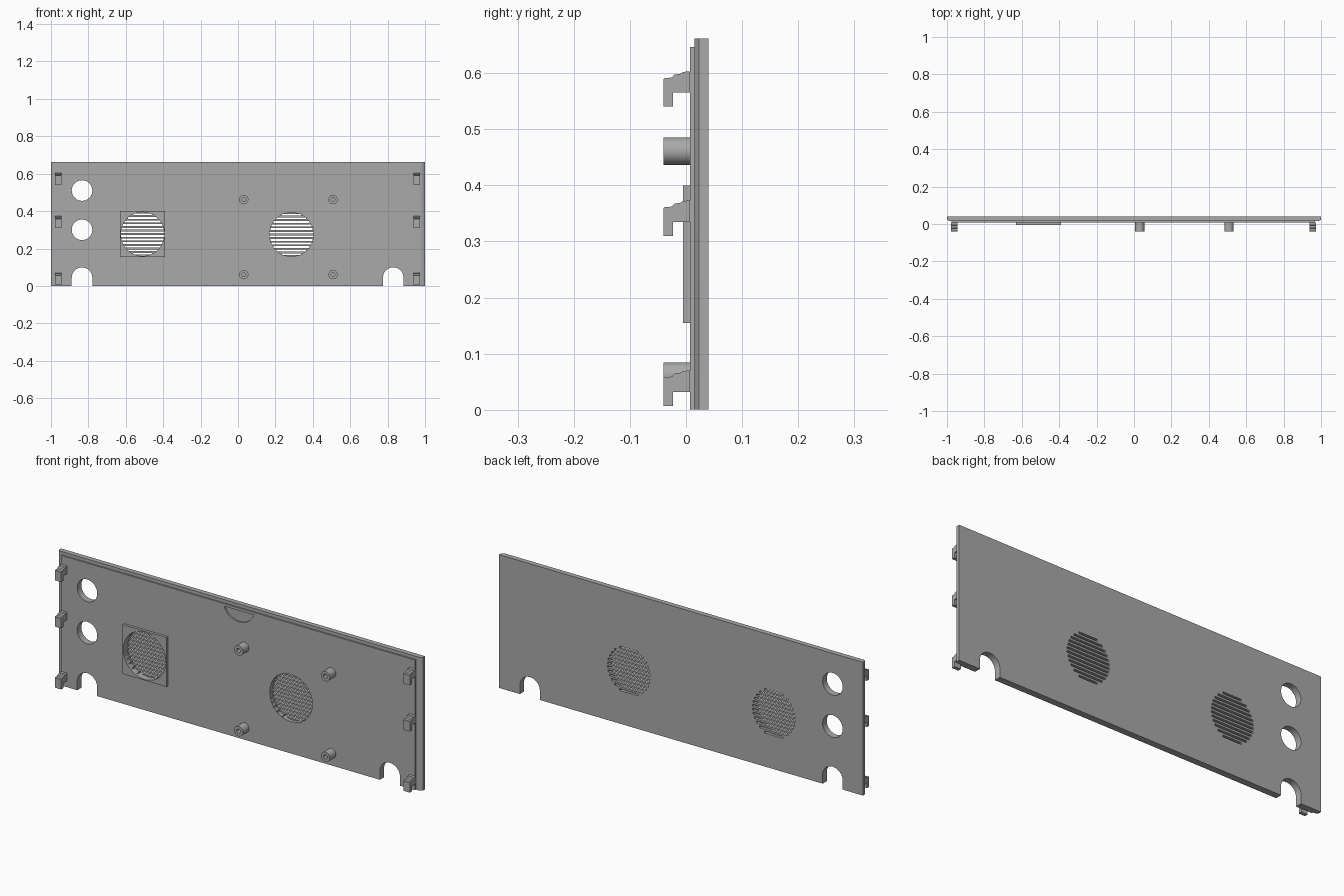
import bpy, bmesh, math
from mathutils import Matrix, Vector

if "Cube" in bpy.data.objects:
    bpy.data.objects.remove(bpy.data.objects["Cube"])

grey = bpy.data.materials.new("panel grey")
grey.diffuse_color = (0.4, 0.4, 0.4, 1)
grey.use_nodes = True
grey.node_tree.nodes["Principled BSDF"].inputs["Base Color"].default_value = grey.diffuse_color


def prism(bm, outline, direction):
    """Extrude a closed outline of 3D points along a direction."""
    face = bm.faces.new([bm.verts.new(p) for p in outline])
    new = bmesh.ops.extrude_face_region(bm, geom=[face])["geom"]
    verts = [g for g in new if isinstance(g, bmesh.types.BMVert)]
    bmesh.ops.translate(bm, verts=verts, vec=direction)


def box(bm, x0, x1, y0, y1, z0, z1):
    prism(bm, [(x0, y0, z0), (x1, y0, z0), (x1, y0, z1), (x0, y0, z1)], (0, y1 - y0, 0))


def disc(bm, x, z, r, y0, y1, sides=48):
    angles = [2 * math.pi * i / sides for i in range(sides)]
    prism(bm, [(x + r * math.cos(a), y0, z + r * math.sin(a)) for a in angles], (0, y1 - y0, 0))


def finish(bm, name):
    bmesh.ops.recalc_face_normals(bm, faces=bm.faces)
    mesh = bpy.data.meshes.new(name)
    bm.to_mesh(mesh)
    bm.free()
    mesh.materials.append(grey)
    obj = bpy.data.objects.new(name, mesh)
    bpy.context.collection.objects.link(obj)
    return obj


def cut(obj, bm):
    """Subtract a bmesh from an object and discard the cutter."""
    cutter = finish(bm, "cutter")
    cutter.hide_render = True
    mod = obj.modifiers.new("cut", "BOOLEAN")
    mod.operation, mod.solver, mod.object = "DIFFERENCE", "EXACT", cutter
    graph = bpy.context.evaluated_depsgraph_get()
    mesh = bpy.data.meshes.new_from_object(obj.evaluated_get(graph))
    obj.modifiers.clear()
    obj.data = mesh
    bpy.data.objects.remove(cutter)


def smooth(obj):
    bpy.ops.object.select_all(action="DESELECT")
    obj.select_set(True)
    bpy.context.view_layer.objects.active = obj
    bpy.ops.object.shade_smooth_by_angle(angle=math.radians(30))


FRONT, STEP, EDGE, BACK, TOP = 0.0075, 0.015, 0.023, 0.04, 0.662
SPEAKERS = [(-0.51, 0.277), (0.286, 0.275)]
R = 0.117

# Panel with bevelled ends and a raised inner step
bm = bmesh.new()
section = [(-1, BACK), (1, BACK), (1, EDGE), (0.986, STEP), (0.967, STEP), (0.967, FRONT),
           (-0.977, FRONT), (-0.977, STEP), (-0.988, STEP), (-1, EDGE)]
prism(bm, [(x, y, 0) for x, y in section], (0, 0, TOP))
panel = finish(bm, "panel")

# Top ledge, round ports, rounded cable notches
bm = bmesh.new()
box(bm, -1.1, 1.1, -0.1, STEP, 0.646, 0.8)
for z in (0.51, 0.30):
    disc(bm, -0.834, z, 0.055, -0.1, 0.1)
for x in (-0.834, 0.83):
    arch = [(x + 0.055 * math.cos(a), -0.1, 0.044 + 0.055 * math.sin(a))
            for a in [math.pi * i / 24 for i in range(25)]]
    prism(bm, [(x + 0.055, -0.1, -0.1)] + arch + [(x - 0.055, -0.1, -0.1)], (0, 0.2, 0))
cut(panel, bm)

# Speaker recesses and the finger recess near the top
bm = bmesh.new()
for x, z in SPEAKERS:
    disc(bm, x, z, R, -0.1, 0.026, 64)
half = math.acos(0.032 / 0.088)
arc = [-math.pi / 2 - half + 2 * half * i / 24 for i in range(25)]
prism(bm, [(0.088 * math.cos(a), -0.1, 0.665 + 0.088 * math.sin(a)) for a in arc],
      (0, 0.1 + STEP, 0))
cut(panel, bm)

# Horizontal grille slots
bm = bmesh.new()
for x, z in SPEAKERS:
    for i in range(12):
        dz = (i - 5.5) * 0.0192
        w = math.sqrt(R * R - dz * dz)
        box(bm, x - w, x + w, 0.0, 0.1, z + dz - 0.0048, z + dz + 0.0048)
cut(panel, bm)
smooth(panel)

# Square speaker mount
bm = bmesh.new()
box(bm, -0.631, -0.39, -0.0055, FRONT, 0.155, 0.40)
mount = finish(bm, "speaker_mount")
bm = bmesh.new()
disc(bm, *SPEAKERS[0], R, -0.1, 0.1, 64)
cut(mount, bm)
smooth(mount)

# Hollow screw bosses
for x in (0.031, 0.508):
    for z in (0.461, 0.06):
        bm = bmesh.new()
        disc(bm, x, z, 0.0245, -0.04, FRONT, 32)
        boss = finish(bm, "screw_boss")
        bm = bmesh.new()
        disc(bm, x, z, 0.0105, -0.1, 0.005, 24)
        cut(boss, bm)
        smooth(boss)

# Hooked clips along both ends
hook = [(FRONT, 0.063), (-0.006, 0.062), (-0.009, 0.059), (-0.021, 0.057), (-0.025, 0.052),
        (-0.038, 0.051), (-0.04, 0.049), (-0.04, 0), (-0.023, 0), (-0.023, 0.025), (FRONT, 0.025)]
for x, side in ((-0.978, "left"), (0.938, "right")):
    for z in (0.54, 0.31, 0.007):
        bm = bmesh.new()
        prism(bm, [(x, y, z + h) for y, h in hook], (0.034, 0, 0))
        finish(bm, side + "_clip")
